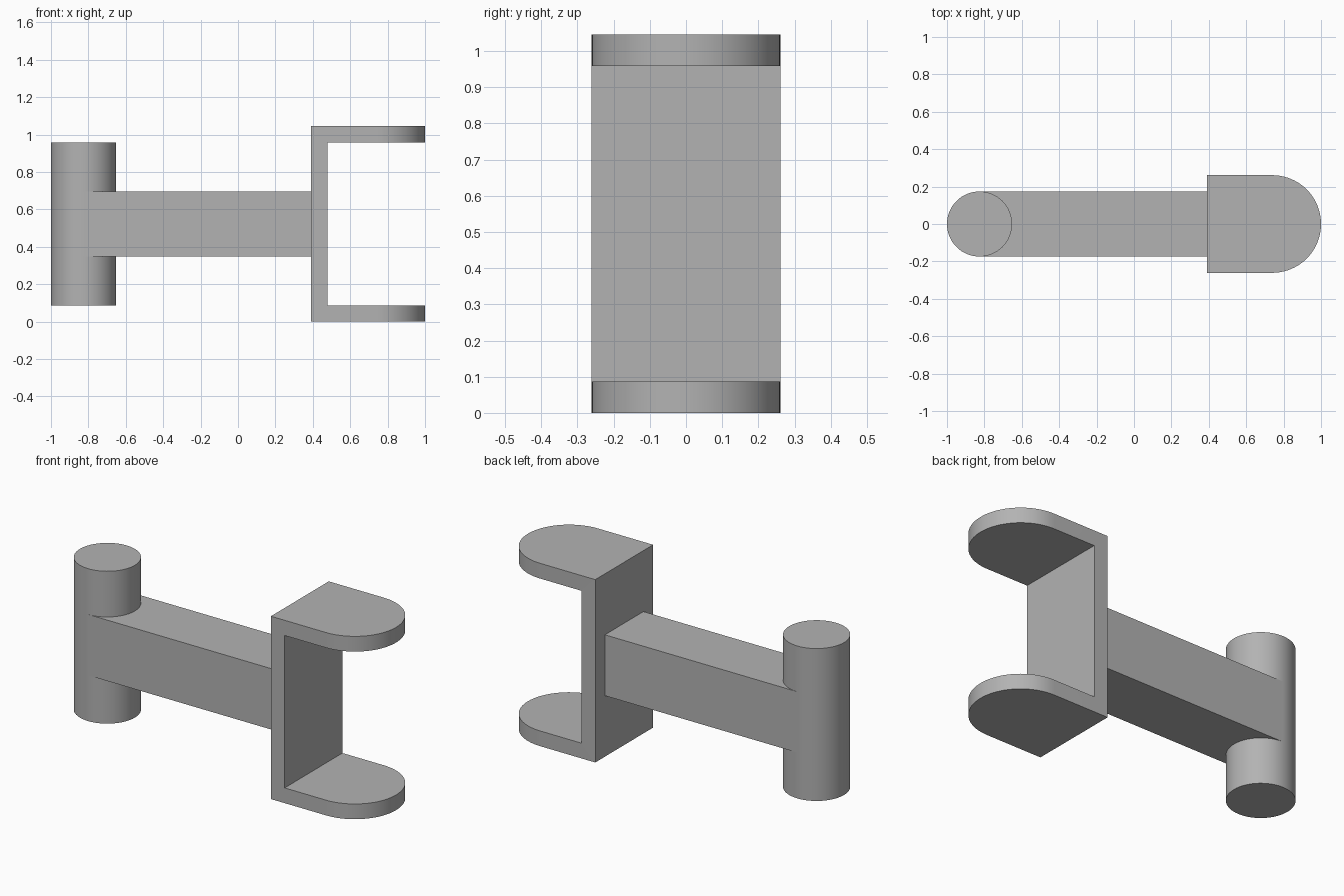
import bpy, bmesh, math

cube = bpy.data.objects.get("Cube")
if cube:
    bpy.data.objects.remove(cube, do_unlink=True)

grey = bpy.data.materials.new("plain grey")
grey.use_nodes = True
colour = (0.45, 0.45, 0.45, 1)
grey.diffuse_color = colour
grey.node_tree.nodes["Principled BSDF"].inputs["Base Color"].default_value = colour

R = 0.174            # post radius, also half the arm's width and height
POST_X = R - 1
HEIGHT = 1.045
WALL = 0.087
HALF = 0.261         # half the fork's width
BACK = 0.391         # x of the fork's back plate


def arc(cx, r, start, end, steps):
    """Points along an arc centred on the x axis."""
    angles = [start + (end - start) * i / steps for i in range(steps + 1)]
    return [(cx + r * math.cos(a), r * math.sin(a)) for a in angles]


def prism(name, outline, z0, z1):
    """Extrude a flat outline upward into a solid."""
    bm = bmesh.new()
    base = bm.faces.new([bm.verts.new((x, y, z0)) for x, y in outline])
    top = bmesh.ops.extrude_face_region(bm, geom=[base])["geom"]
    verts = [v for v in top if isinstance(v, bmesh.types.BMVert)]
    bmesh.ops.translate(bm, verts=verts, vec=(0, 0, z1 - z0))
    bmesh.ops.recalc_face_normals(bm, faces=bm.faces)
    mesh = bpy.data.meshes.new(name)
    bm.to_mesh(mesh)
    bm.free()
    mesh.materials.append(grey)
    obj = bpy.data.objects.new(name, mesh)
    bpy.context.collection.objects.link(obj)
    return obj


def rectangle(x0, x1, half):
    return [(x0, -half), (x1, -half), (x1, half), (x0, half)]


# Upright round post
post = prism("post", arc(POST_X, R, 0, math.tau, 64)[:-1], WALL, HEIGHT - WALL)

# Square arm between the post and the fork
mid = HEIGHT / 2
arm = prism("arm", rectangle(POST_X, BACK, R), mid - R, mid + R)

# Fork: a round-nosed block with its middle cut out
nose = arc(1 - HALF, HALF, -math.pi / 2, math.pi / 2, 40)
fork = prism("fork", [(BACK, -HALF)] + nose + [(BACK, HALF)], 0, HEIGHT)
cutter = prism("fork_cutter", rectangle(BACK + WALL, 1 + WALL, 2 * HALF),
               WALL, HEIGHT - WALL)
cutter.hide_render = True
cut = fork.modifiers.new("opening", "BOOLEAN")
cut.operation = "DIFFERENCE"
cut.solver = "EXACT"
cut.object = cutter
bpy.ops.object.select_all(action="DESELECT")
bpy.context.view_layer.objects.active = fork
fork.select_set(True)
bpy.ops.object.modifier_apply(modifier=cut.name)
bpy.data.objects.remove(cutter, do_unlink=True)

# Smooth the round walls and keep the edges sharp
for obj in (post, arm, fork):
    obj.select_set(True)
bpy.ops.object.shade_smooth_by_angle(angle=math.radians(30))
